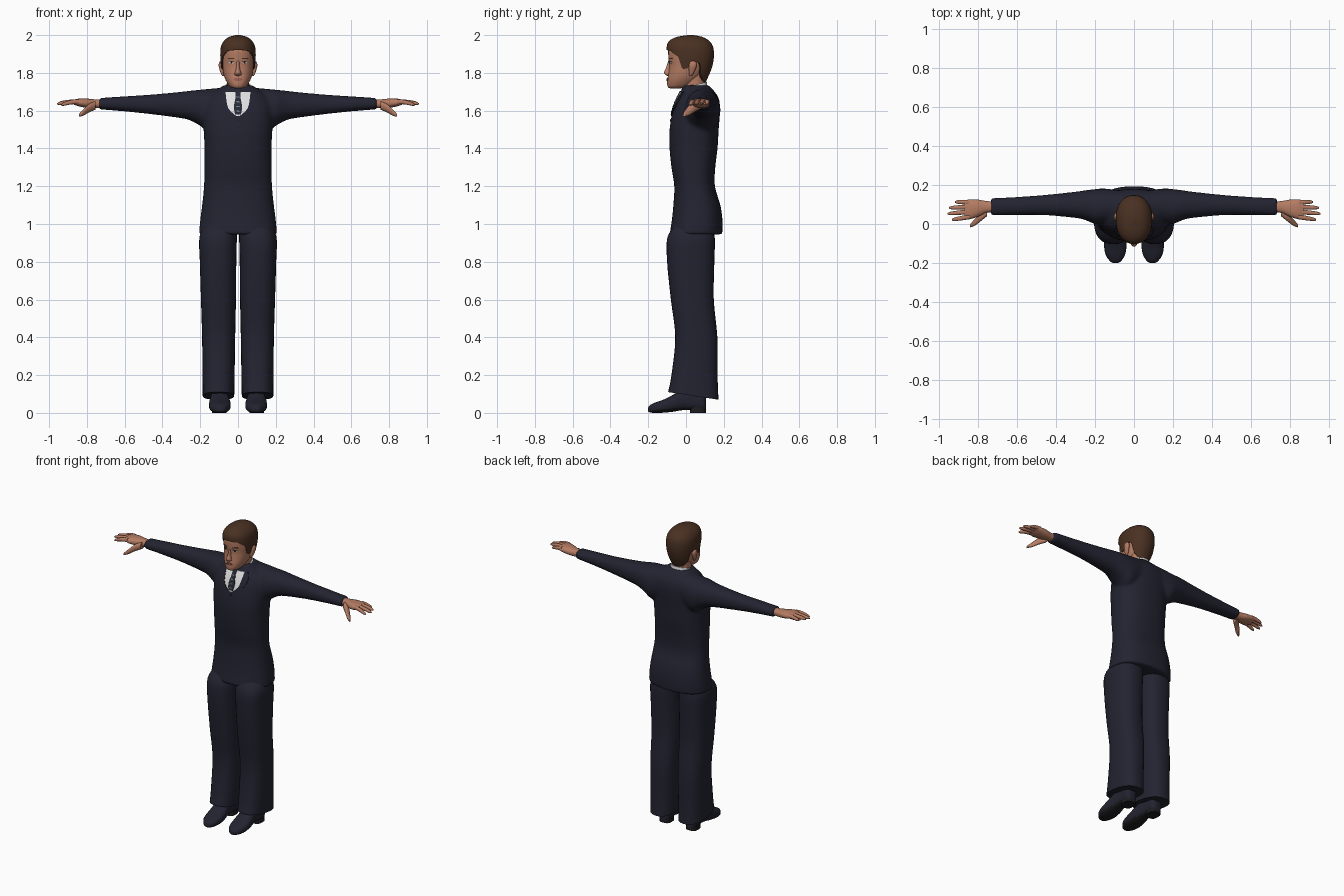
import bpy, bmesh, math
from mathutils import Vector
from mathutils.bvhtree import BVHTree

cube = bpy.data.objects.get("Cube")
if cube:
    bpy.data.objects.remove(cube)


def material(name, r, g, b):
    m = bpy.data.materials.new(name)
    m.use_nodes = True
    m.diffuse_color = (r, g, b, 1)
    m.node_tree.nodes["Principled BSDF"].inputs["Base Color"].default_value = (r, g, b, 1)
    return m


SUIT = material("navy suit", .017, .017, .031)
SKIN = material("skin", .46, .2, .125)
HAIR = material("brown hair", .068, .03, .016)
WHITE = material("white cotton", .75, .75, .76)
TIE = material("dark tie", .02, .022, .035)
GREY = material("grey tie stripe", .2, .21, .24)
LIP = material("lips", .32, .11, .08)
SOLE = material("black sole", .012, .012, .014)
EYE = material("dark eye", .02, .013, .01)


def smooth_rows(rows, steps=4):
    """Catmull-Rom subdivision of profile rows."""
    rows = [tuple(r) + (0,) * (6 - len(r)) for r in rows]
    out = []
    for i in range(len(rows) - 1):
        quad = rows[max(i - 1, 0)], rows[i], rows[i + 1], rows[min(i + 2, len(rows) - 1)]
        for s in range(steps):
            t = s / steps
            out.append([b + t * (c - a) / 2 + t * t * (2 * a - 5 * b + 4 * c - d) / 2
                        + t ** 3 * (3 * (b - c) + d - a) / 2 for a, b, c, d in zip(*quad)])
    return out + [list(rows[-1])]


def ring_point(row, angle, power):
    """Superellipse point; angle 0 faces the low end of the second span."""
    c, s = math.cos(angle), math.sin(angle)
    u = math.copysign(abs(s) ** (2 / power), s)
    v = -math.copysign(abs(c) ** (2 / power), c)
    t, a0, a1, b0, b1, tilt = row
    dv = v * (b1 - b0) / 2
    return t + tilt * dv, (a0 + a1) / 2 + u * (a1 - a0) / 2, (b0 + b1) / 2 + dv


def skin_rings(bm, rings):
    rings = [[bm.verts.new(p) for p in ring] for ring in rings]
    n = len(rings[0])
    for low, high in zip(rings, rings[1:]):
        for k in range(n):
            bm.faces.new((low[k], low[(k + 1) % n], high[(k + 1) % n], high[k]))
    bm.faces.new(rings[0][::-1])
    bm.faces.new(rings[-1])


def loft(bm, axis, rows, power=2.3, side=1, n=32):
    """Rows are (position on axis, a0, a1, b0, b1, tilt)."""
    order = {"x": (0, 1, 2), "y": (1, 0, 2), "z": (1, 2, 0)}[axis]
    rings = []
    for row in smooth_rows(rows):
        pts = [ring_point(row, math.tau * k / n, power) for k in range(n)]
        rings.append([(side * p[order[0]], p[order[1]], p[order[2]]) for p in pts])
    skin_rings(bm, rings)


def finish(name, bm, *mats, angle=45):
    bmesh.ops.recalc_face_normals(bm, faces=bm.faces)
    mesh = bpy.data.meshes.new(name)
    bm.to_mesh(mesh)
    bm.free()
    for m in mats:
        mesh.materials.append(m)
    obj = bpy.data.objects.new(name, mesh)
    bpy.context.collection.objects.link(obj)
    bpy.ops.object.select_all(action="DESELECT")
    obj.select_set(True)
    bpy.context.view_layer.objects.active = obj
    bpy.ops.object.shade_smooth_by_angle(angle=math.radians(angle))
    return obj


def part(name, mat, axis, *row_sets, power=2.3, side=1):
    bm = bmesh.new()
    for rows in row_sets:
        loft(bm, axis, rows, power, side)
    return finish(name, bm, mat)


def surface(obj):
    bpy.context.view_layer.update()
    return BVHTree.FromObject(obj, bpy.context.evaluated_depsgraph_get())


def plate(name, tree, rows, mat, lift=.003, side=1):
    """Thin patch laid on the front of a surface; rows are (z, x0, x1)."""
    bm, grid, nx = bmesh.new(), [], 8
    for z, x0, x1, *_ in smooth_rows(rows, 3):
        line = []
        for i in range(nx + 1):
            x = side * (x0 + (x1 - x0) * i / nx)
            hit = tree.ray_cast(Vector((x, -1, z)), Vector((0, 1, 0)))[0]
            line.append(bm.verts.new((x, (hit.y if hit else 0) - lift, z)))
        grid.append(line)
    for a, b in zip(grid, grid[1:]):
        for i in range(nx):
            bm.faces.new((a[i], a[i + 1], b[i + 1], b[i]))
    bmesh.ops.recalc_face_normals(bm, faces=bm.faces)
    if sum(f.normal.y for f in bm.faces) > 0:
        bmesh.ops.reverse_faces(bm, faces=bm.faces)
    back = bmesh.ops.extrude_face_region(bm, geom=list(bm.faces), use_keep_orig=True)["geom"]
    for v in back:
        if isinstance(v, bmesh.types.BMVert):
            v.co.y += .007
    return finish(name, bm, mat)


# Jacket: torso and sleeves fused into one smooth skin
bm = bmesh.new()
loft(bm, "z", [(.945, -.207, .207, -.087, .192), (1.02, -.2, .2, -.075, .193), (1.1, -.19, .19, -.067, .182),
               (1.2, -.18, .18, -.062, .153), (1.3, -.178, .178, -.077, .155), (1.4, -.177, .177, -.087, .167),
               (1.5, -.182, .182, -.087, .173), (1.6, -.185, .185, -.07, .18), (1.66, -.17, .17, -.048, .175),
               (1.7, -.125, .125, -.028, .152), (1.735, -.075, .075, -.015, .12)], 2.4, n=48)
for side in (1, -1):
    loft(bm, "x", [(.05, .02, .17, 1.54, 1.725), (.15, 0, .182, 1.49, 1.716), (.2, 0, .179, 1.52, 1.711),
                   (.25, .02, .173, 1.547, 1.706), (.3, .031, .166, 1.56, 1.7), (.45, .045, .15, 1.58, 1.686),
                   (.6, .046, .139, 1.596, 1.676), (.735, .044, .133, 1.607, 1.667)], 2.2, side)
jacket = finish("jacket", bm, SUIT)
fuse = jacket.modifiers.new("fuse", "REMESH")
fuse.mode, fuse.voxel_size, fuse.use_smooth_shade = "VOXEL", .01, True
soften = jacket.modifiers.new("soften", "SMOOTH")
soften.factor, soften.iterations = .5, 5

# Shirt front, lapels, tie and button
chest = surface(jacket)
edge = [(1.7, .066), (1.66, .062), (1.61, .05), (1.572, .01)]
plate("shirt_front", chest, [(z, -x, x) for z, x in edge], WHITE)
for side, label in ((1, "left"), (-1, "right")):
    plate(label + "_lapel", chest, [(z, x, x + w) for (z, x), w in zip(edge, (.02, .038, .03, .008))],
          SUIT, .005, side)
plate("tie", chest, [(1.705, -.019, .019), (1.68, -.012, .012), (1.62, -.022, .022), (1.58, -.015, .015)], TIE, .007)
for i in range(4):
    z = 1.675 - .025 * i
    plate("tie_stripe", chest, [(z, -.012, .006), (z - .006, -.006, .012)], GREY, .008)
plate("button", chest, [(1.555, -.003, .003), (1.549, -.007, .007), (1.543, -.003, .003)], SOLE, .004)
part("collar", WHITE, "z", [(1.66, -.08, .08, -.035, .118, .2), (1.7, -.074, .074, -.026, .115, .25),
                            (1.735, -.067, .067, -.02, .11, .28)], power=2.1)

# Legs, shoes and hands
for side, label in ((1, "left"), (-1, "right")):
    part(label + "_trouser_leg", SUIT, "z",
         [(.09, .02, .187, -.095, .172, -.15), (.2, .018, .188, -.077, .167), (.4, .015, .19, -.057, .166),
          (.6, .011, .196, -.08, .147), (.8, .009, .202, -.1, .15), (.93, .006, .204, -.098, .152),
          (1.0, .006, .17, -.05, .13)], power=2.5, side=side)
    bm = bmesh.new()
    loft(bm, "y", [(-.2, .082, .108, .008, .028), (-.19, .066, .124, .002, .042), (-.16, .047, .145, 0, .056),
                   (-.12, .039, .153, .001, .07), (-.07, .041, .152, .006, .095), (-.02, .05, .145, .014, .125),
                   (.04, .058, .14, .014, .14), (.09, .06, .137, .008, .13), (.105, .075, .122, .01, .1)], 2.5, side)
    bm.normal_update()
    bmesh.ops.recalc_face_normals(bm, faces=bm.faces)
    for f in bm.faces:
        f.material_index = int(f.normal.z < -.6)
    finish(label + "_shoe", bm, SUIT, SOLE)
    part(label + "_heel", SOLE, "z", [(0, .06, .137, .02, .105), (.03, .06, .137, .025, .105)], power=3, side=side)

    palm = [(.715, .062, .115, 1.615, 1.66), (.76, .056, .118, 1.613, 1.66), (.8, .038, .125, 1.615, 1.664),
            (.84, .026, .126, 1.622, 1.664), (.87, .03, .122, 1.632, 1.658)]
    thumb = [(.755, .04, .085, 1.605, 1.65), (.79, .012, .055, 1.59, 1.635),
             (.82, -.01, .024, 1.573, 1.605), (.842, -.017, -.003, 1.568, 1.582)]
    digits = []
    for y0, y1, tip, drop in ((.037, .022, .935, .018), (.063, .053, .957, .012),
                              (.088, .083, .95, .008), (.112, .113, .918, .012)):
        digit = []
        for t, r in ((0, .0125), (.45, .0115), (.85, .009), (1, .004)):
            y, z = y0 + (y1 - y0) * t, 1.648 - drop * t * t
            digit.append((.845 + (tip - .845) * t, y - r, y + r, z - r, z + r))
        digits.append(digit)
    part(label + "_hand", SKIN, "x", palm, thumb, *digits, side=side)

# Head, neck, nose and ears
part("neck", SKIN, "z", [(1.66, -.063, .063, -.012, .105), (1.74, -.058, .058, -.01, .1), (1.82, -.06, .06, -.01, .1)])
head = part("head", SKIN, "z", [(1.717, -.014, .014, -.08, -.04), (1.724, -.038, .038, -.095, .01),
            (1.742, -.054, .054, -.1, .045), (1.77, -.069, .069, -.098, .075), (1.8, -.078, .078, -.093, .1),
            (1.84, -.084, .084, -.089, .12), (1.88, -.087, .087, -.093, .132), (1.93, -.085, .085, -.091, .132),
            (1.97, -.055, .055, -.055, .09)], power=2.2)
part("nose", SKIN, "z", [(1.784, -.008, .008, -.1, -.075), (1.791, -.019, .019, -.11, -.07),
                         (1.802, -.016, .016, -.117, -.07), (1.825, -.01, .01, -.107, -.07),
                         (1.85, -.008, .008, -.098, -.07), (1.87, -.008, .008, -.092, -.07)], power=2)
for side, label in ((1, "left"), (-1, "right")):
    part(label + "_ear", SKIN, "z", [(1.783, .074, .083, .018, .03), (1.8, .074, .092, .015, .042),
                                    (1.835, .076, .102, .015, .056), (1.855, .078, .1, .02, .054),
                                    (1.863, .08, .092, .028, .045)], side=side)

# Eyes, brows and mouth
face = surface(head)
for side, label in ((1, "left"), (-1, "right")):
    plate(label + "_eye", face, [(1.85, .028, .042), (1.855, .022, .049), (1.861, .028, .043)], WHITE, .002, side)
    plate(label + "_iris", face, [(1.85, .031, .039), (1.855, .029, .041), (1.861, .031, .039)], EYE, .003, side)
    plate(label + "_lash_line", face, [(1.86, .02, .05), (1.864, .024, .046)], EYE, .003, side)
    plate(label + "_brow", face, [(1.874, .018, .056), (1.88, .022, .052)], HAIR, .003, side)
plate("upper_lip", face, [(1.766, -.026, .026), (1.773, -.012, .012)], LIP, .004)
plate("lower_lip", face, [(1.757, -.012, .012), (1.765, -.024, .024)], LIP, .005)

# Hair: cap rising from a hairline that dips at the sideburns and nape
cap = smooth_rows([(1.74, -.06, .06, -.09, .098), (1.78, -.078, .078, -.095, .118), (1.83, -.089, .089, -.096, .138),
                   (1.89, -.094, .094, -.1, .148), (1.94, -.09, .09, -.102, .143), (1.97, -.074, .074, -.088, .122),
                   (1.99, -.048, .048, -.05, .088), (2.0, -.012, .012, .01, .04)], 8)
hairline = [(0, 1.922), (.6, 1.917), (1.05, 1.885), (1.25, 1.82), (1.5, 1.825), (1.65, 1.86),
            (1.95, 1.855), (2.15, 1.79), (2.5, 1.757), (3.15, 1.75)]


def lookup(table, t):
    for a, b in zip(table, table[1:]):
        if t <= b[0]:
            f = (t - a[0]) / (b[0] - a[0])
            return [p + (q - p) * f for p, q in zip(a, b)]
    return table[-1]


rings, n, levels = [], 72, 18
for j in range(-1, levels + 1):
    ring = []
    for k in range(n):
        angle = math.tau * k / n
        start = lookup(hairline, min(angle, math.tau - angle))[1]
        z = start + (2 - start) * math.sin(max(j, 0) / levels * math.pi / 2)
        z, x, y = ring_point(lookup(cap, z), angle, 2.2)
        shrink = .85 if j < 0 else 1
        ring.append((x * shrink, .025 + (y - .025) * shrink, z))
    rings.append(ring)
bm = bmesh.new()
skin_rings(bm, rings)
finish("hair", bm, HAIR, angle=60)
